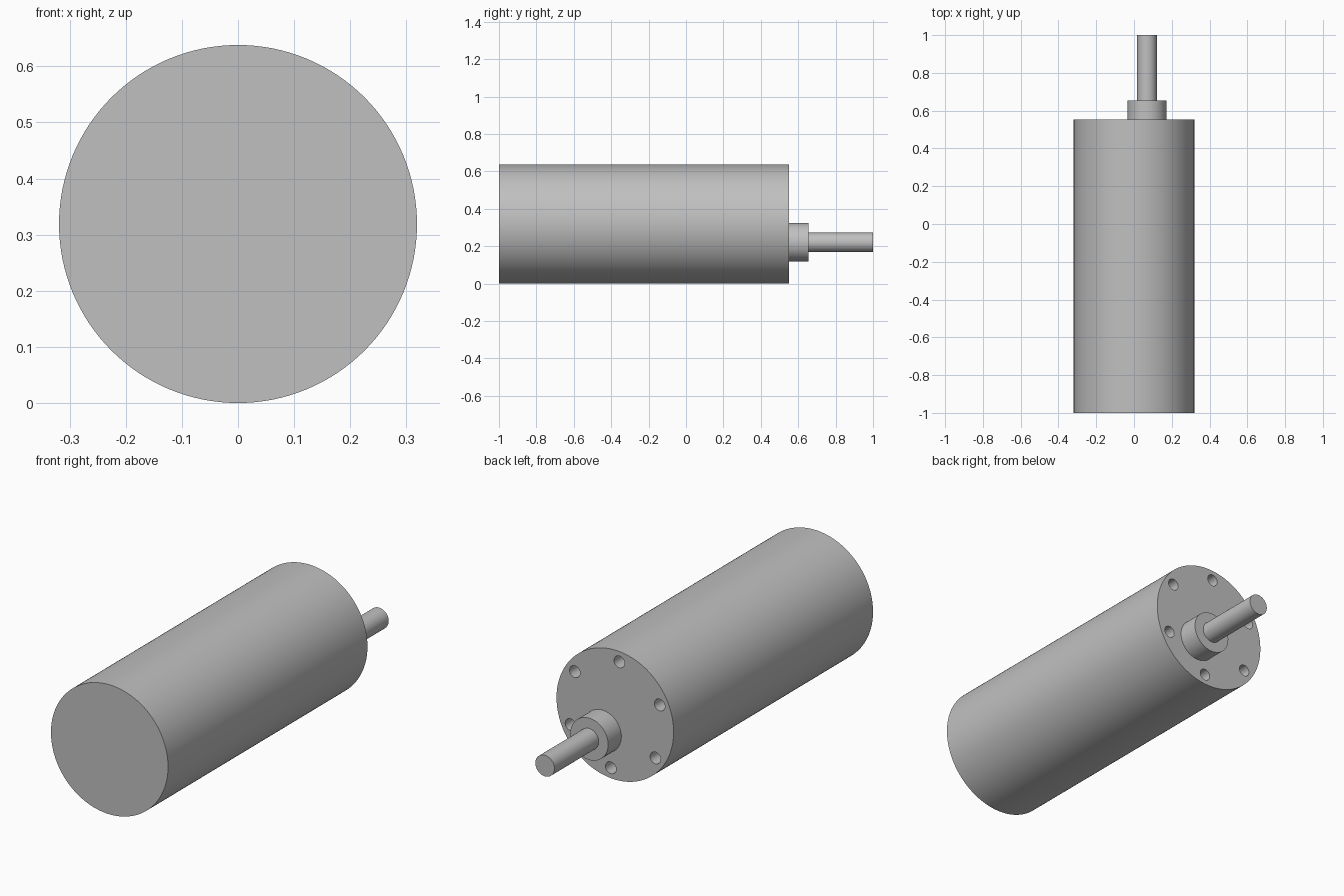
import bpy
from math import cos, sin, pi, radians

if "Cube" in bpy.data.objects:
    bpy.data.objects.remove(bpy.data.objects["Cube"], do_unlink=True)

# One plain metal colour
grey = bpy.data.materials.new("metal grey")
grey.use_nodes = True
colour = (0.527, 0.527, 0.527, 1)
grey.diffuse_color = colour
grey.node_tree.nodes["Principled BSDF"].inputs["Base Color"].default_value = colour

R = 0.319          # body radius, also the height of its axis
FACE = 0.552       # y of the mounting face
SHAFT_ANGLE = radians(-55)


def polar(radius, angle):
    """Point on the mounting face, measured from the body axis."""
    return radius * cos(angle), R + radius * sin(angle)


def rod(name, centre, radius, y0, y1, sides=64):
    """Cylinder running along y from y0 to y1."""
    x, z = centre
    bpy.ops.mesh.primitive_cylinder_add(
        vertices=sides, radius=radius, depth=y1 - y0,
        location=(x, (y0 + y1) / 2, z), rotation=(pi / 2, 0, 0))
    ob = bpy.context.object
    ob.name = name
    ob.data.materials.append(grey)
    return ob


def smooth(ob):
    bpy.ops.object.select_all(action="DESELECT")
    ob.select_set(True)
    bpy.context.view_layer.objects.active = ob
    bpy.ops.object.shade_smooth_by_angle(angle=radians(30))


# Motor body
body = rod("motor_body", (0, R), R, -1, FACE, 128)

# Six blind screw holes in the mounting face
for i in range(6):
    angle = SHAFT_ANGLE + radians(30 + 60 * i)
    cutter = rod("hole_cutter", polar(0.268, angle), 0.029, FACE - 0.07, FACE + 0.05, 32)
    cutter.hide_render = True
    bpy.context.view_layer.objects.active = body
    cut = body.modifiers.new("screw_hole", "BOOLEAN")
    cut.operation = "DIFFERENCE"
    cut.solver = "EXACT"
    cut.object = cutter
    bpy.ops.object.modifier_apply(modifier=cut.name)
    bpy.data.objects.remove(cutter, do_unlink=True)

# Off-centre boss and output shaft
axis = polar(0.12, SHAFT_ANGLE)
boss = rod("shaft_boss", axis, 0.103, FACE, 0.655)
shaft = rod("output_shaft", axis, 0.052, 0.655, 1)

for part in (body, boss, shaft):
    smooth(part)
